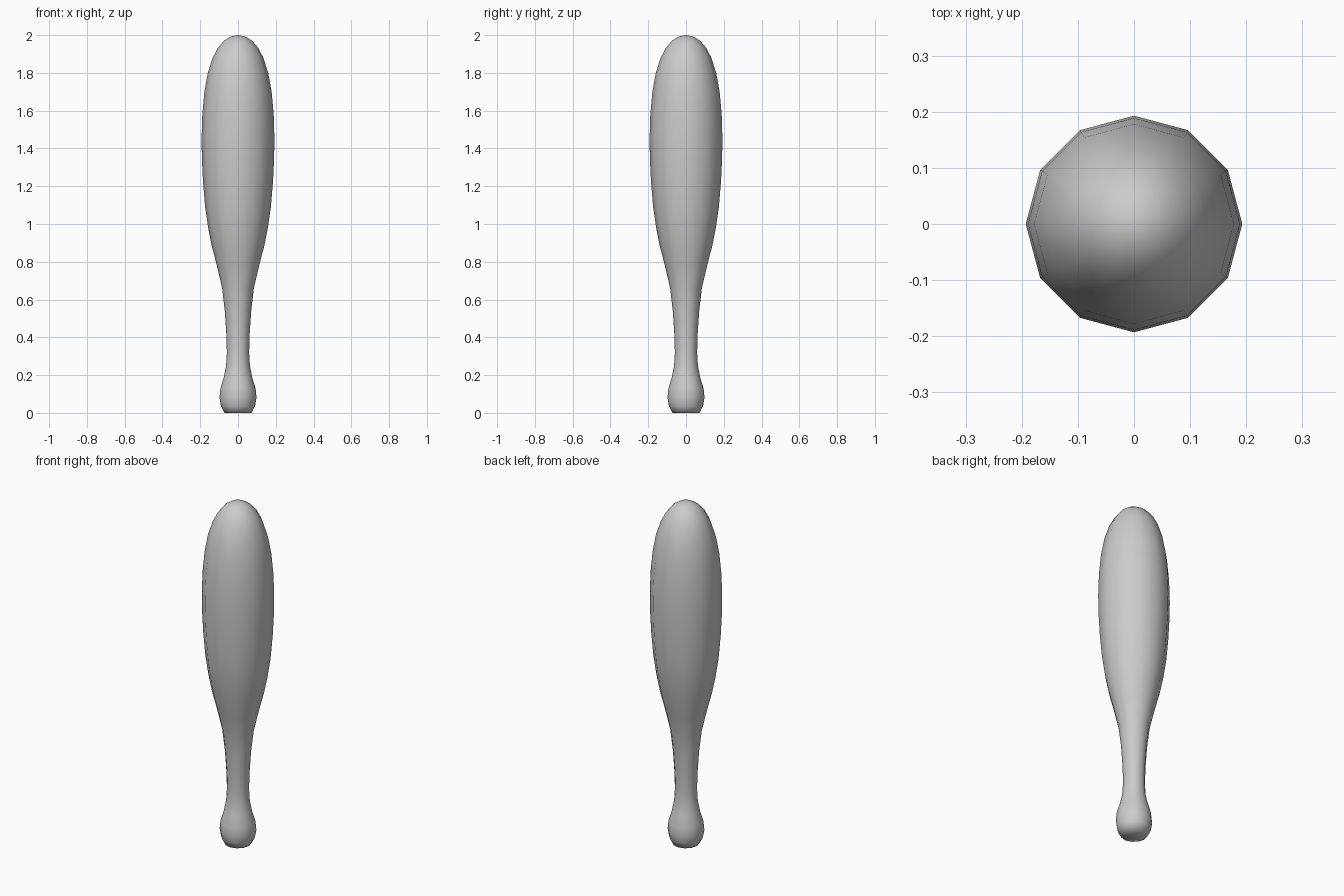
import bpy, bmesh
from math import cos, sin, pi

if "Cube" in bpy.data.objects:
    bpy.data.objects.remove(bpy.data.objects["Cube"])

SIDES = 12

# Lathe profile of the club: (radius, height), from grip knob to rounded tip
PROFILE = [
    (0.072, 0.00), (0.090, 0.035), (0.098, 0.08), (0.093, 0.13), (0.075, 0.19),
    (0.063, 0.25), (0.059, 0.32), (0.062, 0.42), (0.070, 0.54), (0.084, 0.66),
    (0.112, 0.78), (0.138, 0.88), (0.158, 0.98), (0.174, 1.09), (0.185, 1.22),
    (0.191, 1.34), (0.193, 1.45), (0.189, 1.58), (0.178, 1.70), (0.160, 1.80),
    (0.134, 1.88), (0.108, 1.93), (0.075, 1.97), (0.038, 1.993),
]


def lathe(name, profile, tip_z):
    bm = bmesh.new()
    rings = [[bm.verts.new((r * cos(2 * pi * i / SIDES), r * sin(2 * pi * i / SIDES), z))
              for i in range(SIDES)] for r, z in profile]
    # Side walls
    for low, high in zip(rings, rings[1:]):
        for i in range(SIDES):
            j = (i + 1) % SIDES
            bm.faces.new((low[i], low[j], high[j], high[i]))
    # Flat base and pole at the tip
    bm.faces.new(rings[0][::-1])
    tip = bm.verts.new((0, 0, tip_z))
    for i in range(SIDES):
        bm.faces.new((rings[-1][i], rings[-1][(i + 1) % SIDES], tip))
    for f in bm.faces:
        f.smooth = True
    mesh = bpy.data.meshes.new(name)
    bm.to_mesh(mesh)
    bm.free()
    obj = bpy.data.objects.new(name, mesh)
    bpy.context.collection.objects.link(obj)
    return obj


lathe("club", PROFILE, 2.0)
